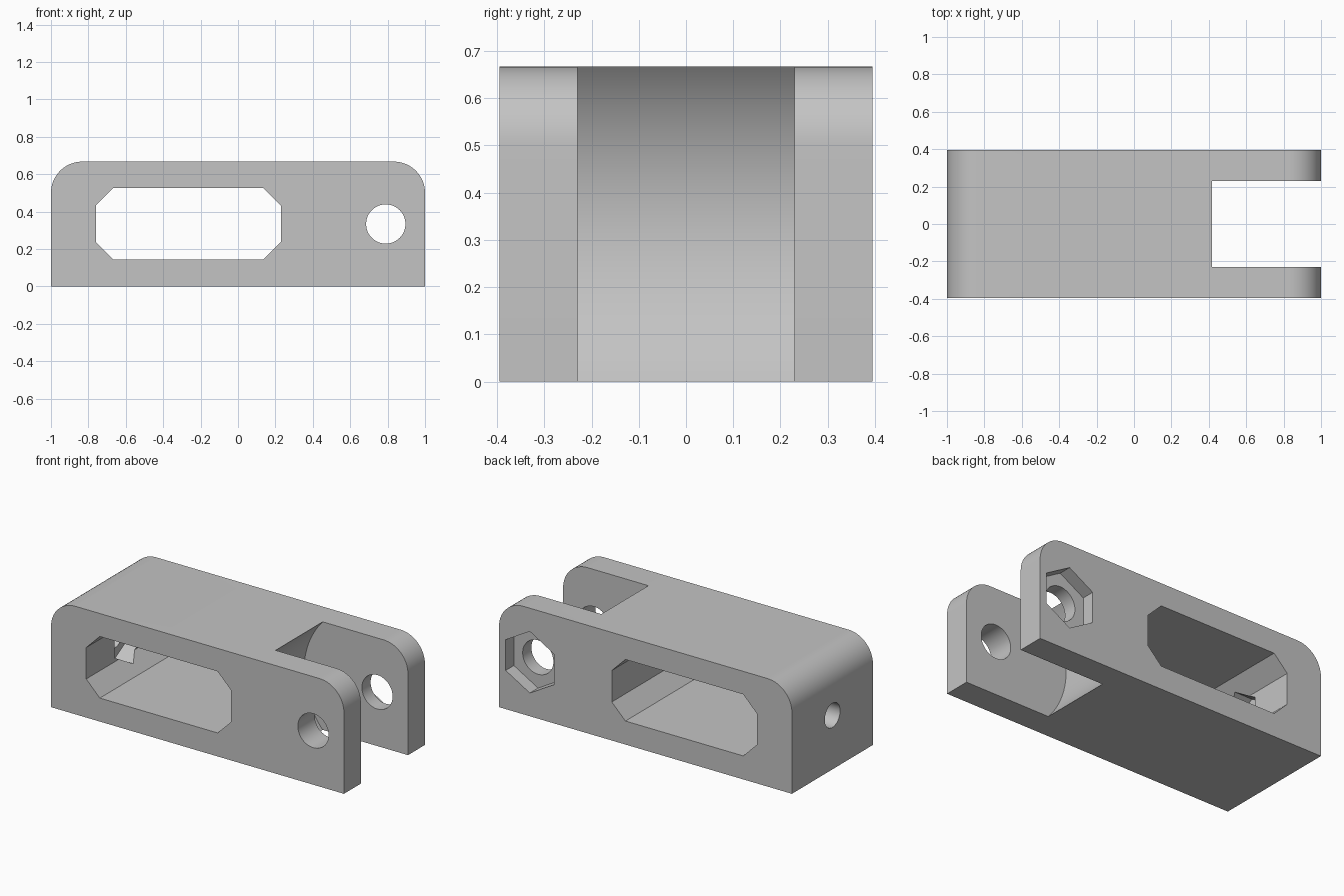
import bpy, bmesh
from math import cos, sin, pi, radians
from mathutils import Vector

if "Cube" in bpy.data.objects:
    bpy.data.objects.remove(bpy.data.objects["Cube"], do_unlink=True)

HALF_DEPTH, HEIGHT = 0.395, 0.667
MID = HEIGHT / 2
PIVOT = (0.79, MID)

grey = bpy.data.materials.new("light_grey")
grey.use_nodes = True
colour = (0.55, 0.55, 0.55, 1)
grey.diffuse_color = colour
grey.node_tree.nodes["Principled BSDF"].inputs["Base Color"].default_value = colour


def arc(cx, cz, r, start, end, steps):
    angles = [radians(start + (end - start) * i / steps) for i in range(steps + 1)]
    return [(cx + r * cos(a), cz + r * sin(a)) for a in angles]


def ring(cx, cz, r, sides):
    """Closed polygon with a corner pointing up."""
    return arc(cx, cz, r, 90, 450, sides)[:-1]


def prism(name, profile, low, high, axis="Y"):
    """Extrude a (horizontal, z) profile between two depths along an axis."""
    def place(p, d):
        return Vector((p[0], d, p[1])) if axis == "Y" else Vector((d, p[0], p[1]))
    bm = bmesh.new()
    face = bm.faces.new([bm.verts.new(place(p, low)) for p in profile])
    grown = bmesh.ops.extrude_face_region(bm, geom=[face])["geom"]
    shift = place((0, 0), high - low)
    bmesh.ops.translate(bm, vec=shift, verts=[v for v in grown if isinstance(v, bmesh.types.BMVert)])
    bmesh.ops.recalc_face_normals(bm, faces=bm.faces)
    mesh = bpy.data.meshes.new(name)
    bm.to_mesh(mesh)
    bm.free()
    mesh.materials.append(grey)
    obj = bpy.data.objects.new(name, mesh)
    bpy.context.collection.objects.link(obj)
    return obj


# Block with rounded upper ends
R = 0.167
outline = [(-1, 0), (1, 0)]
outline += arc(1 - R, HEIGHT - R, R, 0, 90, 16)
outline += arc(R - 1, HEIGHT - R, R, 90, 180, 16)
body = prism("clevis_body", outline, -HALF_DEPTH, HALF_DEPTH)

# Eight-sided window running front to back
left, right, low, high, c = -0.76, 0.23, 0.145, 0.525, 0.093
window = [(left + c, low), (right - c, low), (right, low + c), (right, high - c),
          (right - c, high), (left + c, high), (left, high - c), (left, low + c)]

# Fork slot with a concave round end about the pivot
slot = arc(*PIVOT, 0.5, 120, 240, 48) + [(1.2, -0.1), (1.2, 0.766)]

cutters = [
    prism("window_cutter", window, -0.6, 0.6),
    prism("slot_cutter", slot, -0.23, 0.23),
    prism("pivot_hole_cutter", ring(*PIVOT, 0.105, 48), -0.6, 0.6),
    prism("pivot_nut_cutter", ring(*PIVOT, 0.19, 6), HALF_DEPTH - 0.08, 0.6),
    prism("end_hole_cutter", ring(0, MID, 0.075, 32), -1.2, -0.6, "X"),
    prism("end_nut_cutter", ring(0, MID, 0.14, 6), left - 0.08, -0.6, "X"),
]

bpy.ops.object.select_all(action="DESELECT")
body.select_set(True)
bpy.context.view_layer.objects.active = body
for cutter in cutters:
    mod = body.modifiers.new(cutter.name, "BOOLEAN")
    mod.operation = "DIFFERENCE"
    mod.solver = "EXACT"
    mod.object = cutter
    bpy.ops.object.modifier_apply(modifier=mod.name)
    bpy.data.objects.remove(cutter, do_unlink=True)

bpy.ops.object.shade_smooth_by_angle(angle=radians(25))
